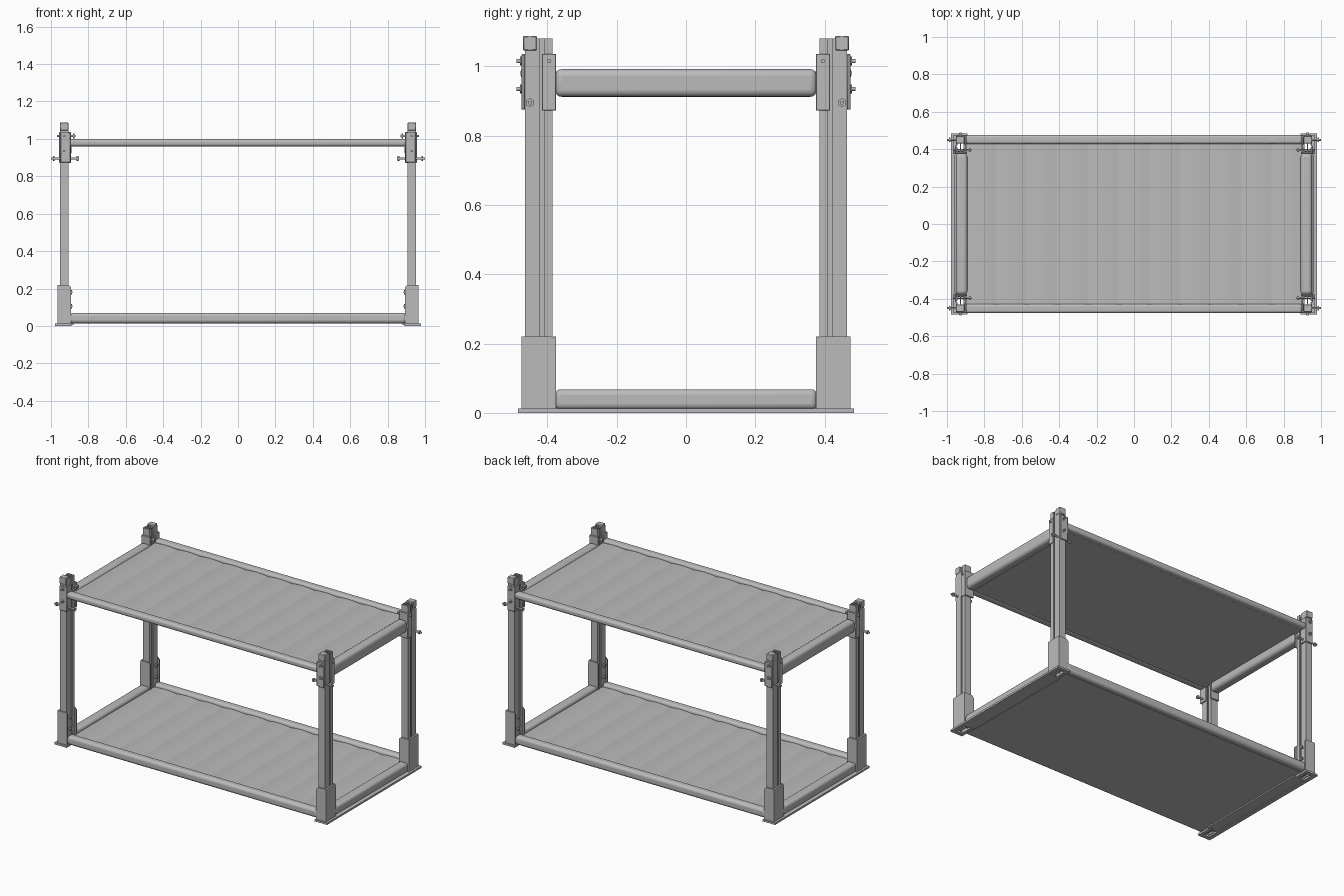
import bpy
import bmesh
import math
from mathutils import Matrix, Vector

if "Cube" in bpy.data.objects:
    bpy.data.objects.remove(bpy.data.objects["Cube"], do_unlink=True)

steel = bpy.data.materials.new("grey steel")
steel.use_nodes = True
steel.diffuse_color = (0.5, 0.5, 0.5, 1)
steel.node_tree.nodes["Principled BSDF"].inputs["Base Color"].default_value = (0.5, 0.5, 0.5, 1)


def finish(name, bm, bevel=0, segments=1):
    bmesh.ops.recalc_face_normals(bm, faces=bm.faces)
    mesh = bpy.data.meshes.new(name)
    bm.to_mesh(mesh)
    bm.free()
    mesh.materials.append(steel)
    ob = bpy.data.objects.new(name, mesh)
    bpy.context.collection.objects.link(ob)
    if bevel:
        mod = ob.modifiers.new("soft edges", "BEVEL")
        mod.width, mod.segments = bevel, segments
    bpy.ops.object.select_all(action="DESELECT")
    ob.select_set(True)
    bpy.context.view_layer.objects.active = ob
    bpy.ops.object.shade_smooth_by_angle(angle=math.radians(40))
    return ob


def box(name, x, y, z, bevel=0, segments=1):
    """Box from (min, max) pairs, in any order."""
    bm = bmesh.new()
    bmesh.ops.create_cube(bm, size=1)
    for v in bm.verts:
        for i, (a, b) in enumerate((x, y, z)):
            v.co[i] = (a + b) / 2 + v.co[i] * (b - a)
    return finish(name, bm, bevel, segments)


def extrude(name, points, direction, bevel=0):
    """Closed 3D outline swept along a direction."""
    bm = bmesh.new()
    face = bm.faces.new([bm.verts.new(p) for p in points])
    new = bmesh.ops.extrude_face_region(bm, geom=[face], use_keep_orig=True)["geom"]
    bmesh.ops.translate(bm, vec=direction, verts=[g for g in new if isinstance(g, bmesh.types.BMVert)])
    return finish(name, bm, bevel, 2)


def bolt(name, start, end, head=0.013):
    """Round shank with a hex head at each end."""
    a, b = Vector(start), Vector(end)
    axis = (b - a).normalized()
    turn = axis.to_track_quat("Z", "Y").to_matrix().to_4x4()
    bm = bmesh.new()
    for centre, length, radius, sides in (((a + b) / 2, (b - a).length, head * 0.45, 10),
                                          (a + axis * 0.008, 0.01, head, 6),
                                          (b - axis * 0.015, 0.01, head, 6)):
        bmesh.ops.create_cone(bm, cap_ends=True, segments=sides, radius1=radius, radius2=radius,
                              depth=length, matrix=Matrix.Translation(centre) @ turn)
    finish(name, bm)


def deck(name, low, high):
    """Sheet of slightly crowned planks, with narrow seams between them."""
    planks, half = 11, 0.9
    width = 2 * half / planks
    points = [(-half, -0.44, low), (half, -0.44, low)]
    for i in reversed(range(planks)):
        for t in (0.99, 0.94, 0.75, 0.5, 0.25, 0.06, 0.01):
            crown = 0.007 * math.sin(math.pi * t)
            points.append((-half + (i + t) * width, -0.44, high + crown))
    extrude(name, points, (0, 0.88, 0))


def corner(side_x, side_y, label):
    def part(name, x, y, z, bevel=0.0):
        return box(label + name, [side_x * c for c in x], [side_y * c for c in y], z, bevel)

    def place(x, y, z):
        return (side_x * x, side_y * y, z)

    # Slotted post: two lipped channels back to back
    t = 0.006
    for name, back, lip in (("outer_channel", 0.928, 0.951), ("inner_channel", 0.928, 0.905)):
        s = 1 if lip > back else -1
        outline = [(back, 0.385), (lip, 0.385), (lip, 0.410), (lip - s * t, 0.410),
                   (lip - s * t, 0.385 + t), (back + s * 0.003, 0.385 + t),
                   (back + s * 0.003, 0.465 - t), (lip - s * t, 0.465 - t),
                   (lip - s * t, 0.421), (lip, 0.421), (lip, 0.465), (back, 0.465)]
        extrude(label + "post_" + name, [place(x, y, 0.01) for x, y in outline], (0, 0, 1.07))
    part("post_cap", (0.907, 0.953), (0.430, 0.470), (1.045, 1.088), 0.003)

    # Foot sleeve, open towards the middle, with sloped shoulders
    shoulder = [(0.375, 0.01), (0.475, 0.01), (0.475, 0.22), (0.388, 0.22), (0.375, 0.205)]
    extrude(label + "foot_outer_wall", [place(0.952, y, z) for y, z in shoulder], (side_x * 0.012, 0, 0))
    cheek = [(0.893, 0.01), (0.963, 0.01), (0.963, 0.22), (0.905, 0.22), (0.893, 0.207)]
    for name, y in (("foot_front_cheek", 0.466), ("foot_inner_cheek", 0.375)):
        extrude(label + name, [place(x, y, z) for x, z in cheek], (0, side_y * 0.009, 0))

    # Base plate strips around the drain hole
    part("base_inner_strip", (0.89, 0.912), (0.375, 0.485), (0, 0.012))
    part("base_side_strip", (0.90, 0.96), (0.46, 0.485), (0, 0.012))

    # Beam brackets
    part("end_beam_plate", (0.951, 0.957), (0.375, 0.416), (0.872, 1.036), 0.002)
    part("end_beam_hook", (0.893, 0.957), (0.375, 0.385), (0.872, 1.036), 0.002)
    part("rail_plate", (0.898, 0.949), (0.465, 0.475), (0.875, 1.035), 0.002)
    part("rail_hook", (0.896, 0.905), (0.425, 0.475), (0.875, 1.035), 0.002)

    # Bolts through the brackets and the foot
    bolt(label + "long_bolt", place(0.85, 0.45, 0.895), place(1.0, 0.45, 0.895))
    bolt(label + "upper_bolt", place(0.87, 0.395, 1.015), place(0.967, 0.395, 1.015))
    for z in (0.935, 1.015):
        bolt(label + "cross_bolt", place(0.928, 0.45, z), place(0.928, 0.489, z))
    for z in (0.105, 0.18):
        bolt(label + "foot_bolt", place(0.885, 0.44, z), place(0.95, 0.44, z), 0.011)


for sx, x_name in ((1, "left_"), (-1, "right_")):
    for sy, y_name in ((-1, "front_"), (1, "back_")):
        corner(sx, sy, y_name + x_name)
    # End beams and the outer base strip
    box(x_name + "upper_end_beam", (sx * 0.89, sx * 0.953), (-0.378, 0.378), (0.912, 0.992), 0.02, 4)
    box(x_name + "lower_end_beam", (sx * 0.897, sx * 0.96), (-0.378, 0.378), (0.01, 0.068), 0.016, 4)
    box(x_name + "base_strip", (sx * 0.95, sx * 0.978), (-0.485, 0.485), (0, 0.012))
    box(x_name + "base_tie", (sx * 0.88, sx * 0.955), (-0.39, 0.39), (0.004, 0.012))

for sy, y_name in ((-1, "front_"), (1, "back_")):
    # Long rails
    box(y_name + "upper_rail", (-0.9, 0.9), (sy * 0.427, sy * 0.477), (0.96, 1.0), 0.015, 4)
    box(y_name + "lower_rail", (-0.9, 0.9), (sy * 0.42, sy * 0.474), (0.014, 0.07), 0.018, 4)

deck("upper_deck", 0.964, 0.978)
deck("lower_deck", 0.012, 0.046)
